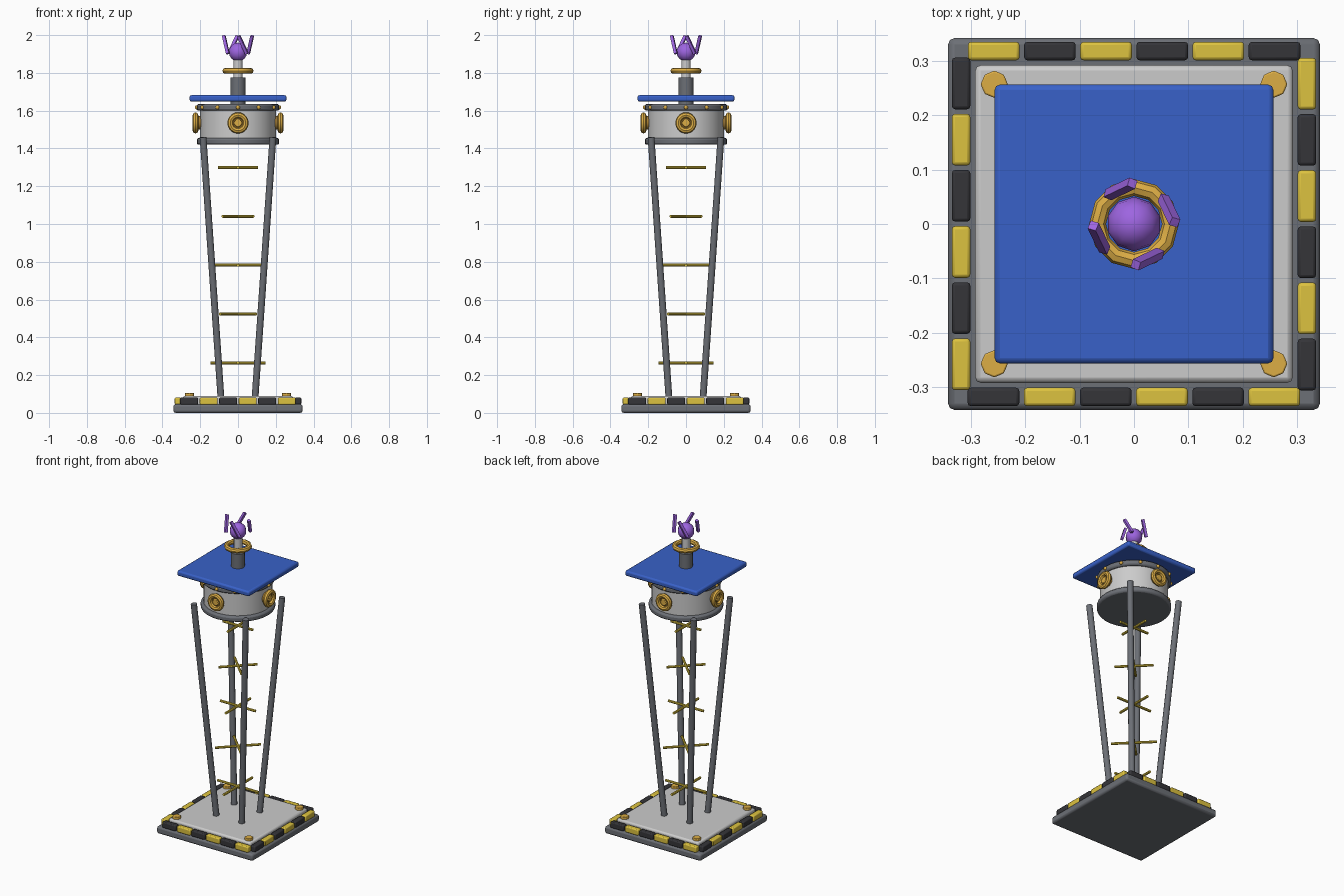
import bpy
from math import sin, cos, pi, radians
from mathutils import Vector, Matrix

if "Cube" in bpy.data.objects:
    bpy.data.objects.remove(bpy.data.objects["Cube"])


def material(name, rgb):
    m = bpy.data.materials.new(name)
    m.diffuse_color = (*rgb, 1)
    m.use_nodes = True
    m.node_tree.nodes["Principled BSDF"].inputs["Base Color"].default_value = m.diffuse_color
    return m


GOLD = material("gold", (0.72, 0.42, 0.06))
YELLOW = material("yellow", (0.72, 0.54, 0.05))
BLACK = material("black", (0.035, 0.035, 0.04))
BLUE = material("blue", (0.04, 0.12, 0.58))
PURPLE = material("purple", (0.34, 0.13, 0.75))
STEEL = material("dark_steel", (0.15, 0.16, 0.18))
BROWN = material("bronze", (0.38, 0.2, 0.03))


def finish(name, mat, bevel=0.0, smooth=True):
    o = bpy.context.object
    o.name = name
    if mat:
        o.data.materials.append(mat)
    if bevel:
        b = o.modifiers.new("bevel", "BEVEL")
        b.width, b.segments = bevel, 2
    if smooth:
        bpy.ops.object.shade_smooth_by_angle(angle=radians(35))
    return o


def box(name, loc, size, mat=None, bevel=0.0, turn=0.0):
    bpy.ops.mesh.primitive_cube_add(size=1, location=loc, rotation=(0, 0, turn))
    bpy.context.object.scale = size
    bpy.ops.object.transform_apply(location=False, rotation=False, scale=True)
    return finish(name, mat, bevel)


def rod(name, a, b, r, mat=None, sides=12, bevel=0.0):
    a, b = Vector(a), Vector(b)
    d = b - a
    bpy.ops.mesh.primitive_cylinder_add(vertices=sides, radius=r, depth=d.length,
                                        location=(a + b) / 2,
                                        rotation=d.to_track_quat("Z", "Y").to_euler())
    return finish(name, mat, bevel)


def ring(name, loc, major, minor, mat, rot=(0, 0, 0), n=24):
    bpy.ops.mesh.primitive_torus_add(major_segments=n, minor_segments=8, location=loc,
                                     rotation=rot, major_radius=major, minor_radius=minor)
    return finish(name, mat)


def ball(name, loc, r, mat, seg=10, rings=8):
    bpy.ops.mesh.primitive_uv_sphere_add(segments=seg, ring_count=rings, radius=r, location=loc)
    o = finish(name, mat, smooth=False)
    bpy.ops.object.shade_smooth()
    return o


# Base slab and deck plate
box("base_slab", (0, 0, 0.023), (0.684, 0.684, 0.046), STEEL, 0.012)
box("deck_plate", (0, 0, 0.065), (0.584, 0.584, 0.05), None, 0.01)

# Hazard blocks around the rim, deck bolts, legs
for k in range(4):
    turn = Matrix.Rotation(k * pi / 2, 3, "Z")
    for i in range(6):
        p = turn @ Vector((-0.258 + i * 0.1033, 0.318, 0.062))
        box(f"hazard_block_{k}_{i}", p, (0.095, 0.034, 0.038),
            BLACK if i % 2 else YELLOW, 0.006, k * pi / 2)
    b = turn @ Vector((0.257, 0.257, 0.08))
    rod(f"deck_bolt_{k}", b, b + Vector((0, 0, 0.025)), 0.025, GOLD, 8, 0.003)
    rod(f"leg_{k}", turn @ Vector((0.091, 0.091, 0.09)),
        turn @ Vector((0.185, 0.185, 1.46)), 0.0185, STEEL, 12)

# Crossed rungs, every other level turned by 45 degrees
for i in range(5):
    z, half = 0.265 + i * 0.2585, 0.145 - i * 0.01
    for j in range(2):
        a = (i % 2) * pi / 4 + j * pi / 2
        d = Vector((cos(a), sin(a), 0)) * half
        up = Vector((0, 0, z))
        rod(f"rung_{i}_{j}", up - d, up + d, 0.008, YELLOW, 8)

# Drum with rims
rod("drum", (0, 0, 1.43), (0, 0, 1.635), 0.2, None, 32)
rod("drum_bottom_rim", (0, 0, 1.42), (0, 0, 1.455), 0.218, STEEL, 32, 0.01)
rod("drum_top_rim", (0, 0, 1.6), (0, 0, 1.635), 0.218, STEEL, 32, 0.01)
for i in range(12):
    a = i * pi / 6
    ball(f"rim_rivet_{i}", (0.218 * cos(a), 0.218 * sin(a), 1.617), 0.011, GOLD, 8, 6)

# Portholes on four sides
for k in range(4):
    a = k * pi / 2
    d = Vector((cos(a), sin(a), 0))
    c = Vector((0, 0, 1.535))
    ring(f"porthole_ring_{k}", c + d * 0.225, 0.041, 0.015, GOLD, (0, pi / 2, a))
    rod(f"porthole_plate_{k}", c + d * 0.19, c + d * 0.222, 0.036, BROWN, 16)
    rod(f"porthole_lens_{k}", c + d * 0.2, c + d * 0.232, 0.021, GOLD, 16, 0.004)

# Roof, mast and collar
box("roof", (0, 0, 1.665), (0.513, 0.513, 0.034), BLUE, 0.01)
rod("mast_lower", (0, 0, 1.63), (0, 0, 1.775), 0.04, STEEL, 16)
rod("mast_upper", (0, 0, 1.77), (0, 0, 1.88), 0.025, None, 12)
ring("mast_collar", (0, 0, 1.811), 0.067, 0.0155, GOLD, n=12)

# Crystal orb and slanted prongs
ball("orb", (0, 0, 1.91), 0.05, PURPLE)
for k in range(4):
    turn = Matrix.Rotation(k * pi / 2, 3, "Z")
    lo = turn @ Vector((0.054, 0.047, 1.902))
    hi = turn @ Vector((0.075, 0.003, 1.996))
    rod(f"prong_{k}", lo, hi, 0.0115, PURPLE, 4)
